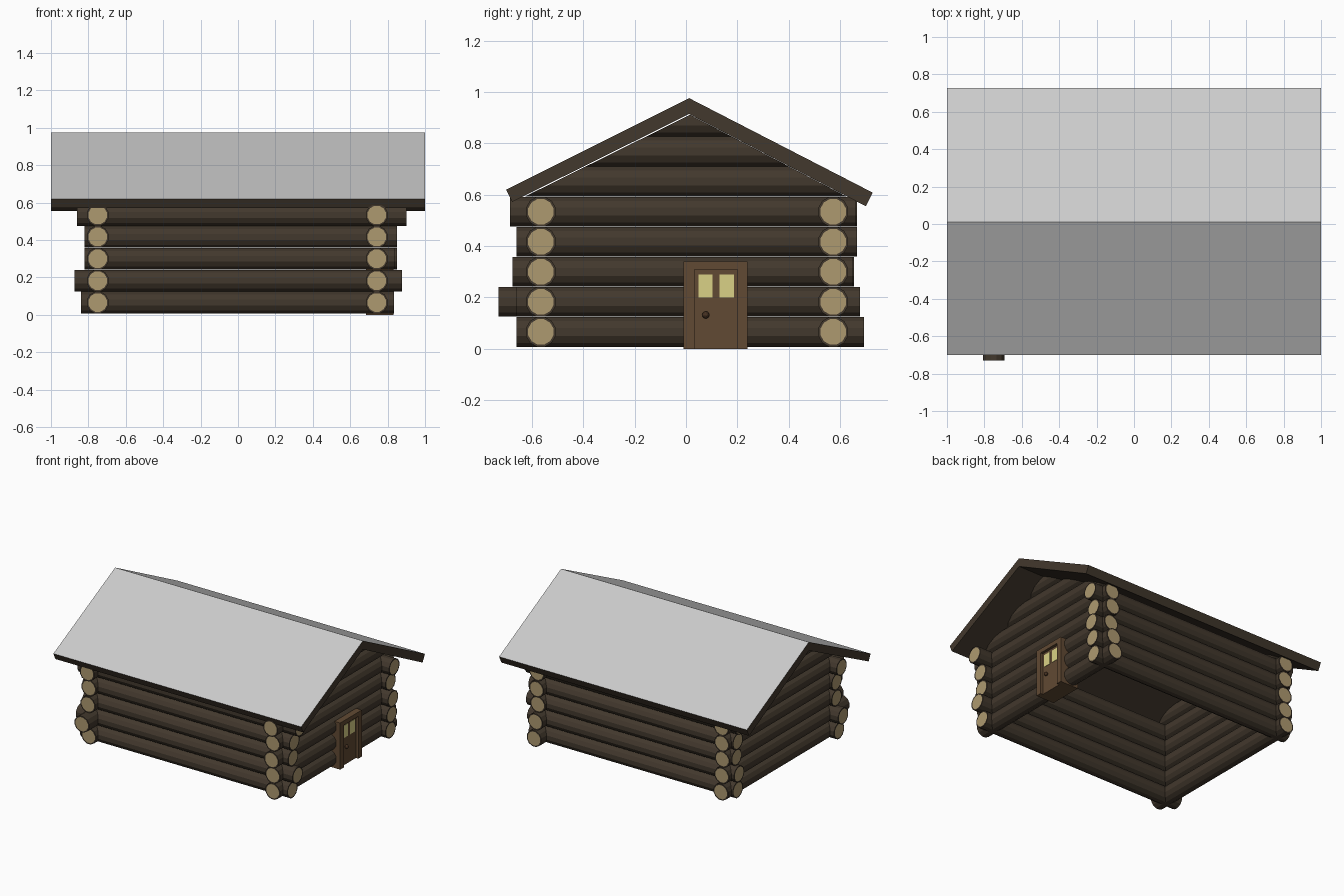
import bpy, bmesh, math
from mathutils import Matrix, Vector

if "Cube" in bpy.data.objects:
    bpy.data.objects.remove(bpy.data.objects["Cube"])

def material(name, r, g, b):
    m = bpy.data.materials.new(name)
    m.diffuse_color = (r, g, b, 1)
    m.use_nodes = True
    m.node_tree.nodes["Principled BSDF"].inputs["Base Color"].default_value = m.diffuse_color
    return m

BARK = material("bark", 0.055, 0.04, 0.026)
CUT = material("cut_wood", 0.42, 0.32, 0.16)
ROOF = material("roof_grey", 0.6, 0.6, 0.6)
DOOR = material("door_wood", 0.12, 0.068, 0.033)
KNOB = material("knob_brown", 0.06, 0.03, 0.015)
GLASS = material("window_glow", 0.7, 0.64, 0.24)

def finish(name, bm, *mats):
    bmesh.ops.recalc_face_normals(bm, faces=bm.faces)
    me = bpy.data.meshes.new(name)
    bm.to_mesh(me)
    bm.free()
    for m in mats:
        me.materials.append(m)
    ob = bpy.data.objects.new(name, me)
    bpy.context.collection.objects.link(ob)
    return ob

R, PITCH, Z0 = 0.06, 0.117, 0.066

def log_mesh(axis, a, b, side, z):
    """Twelve-sided log from a to b along axis, with pale inset end caps."""
    bm = bmesh.new()
    bmesh.ops.create_cone(bm, cap_ends=True, segments=12, radius1=R, radius2=R, depth=b - a,
                          matrix=Matrix.Rotation(math.radians(15), 4, 'Z'))
    caps = [f for f in bm.faces if len(f.verts) == 12]
    bmesh.ops.inset_individual(bm, faces=caps, thickness=0.009)
    for f in caps:
        f.material_index = 1
    mid = (a + b) / 2
    if axis == 'x':
        m = Matrix.Translation((mid, side, z)) @ Matrix.Rotation(math.pi / 2, 4, 'Y')
    else:
        m = Matrix.Translation((side, mid, z)) @ Matrix.Rotation(math.pi / 2, 4, 'X')
    bm.transform(m)
    return bm

def box(name, x0, x1, y0, y1, z0, z1, mat):
    bm = bmesh.new()
    bmesh.ops.create_cube(bm, size=1)
    bm.transform(Matrix.Translation(((x0 + x1) / 2, (y0 + y1) / 2, (z0 + z1) / 2))
                 @ Matrix.Diagonal((x1 - x0, y1 - y0, z1 - z0, 1)))
    return finish(name, bm, mat)

def extrude_yz(name, pts, x0, x1, *mats):
    bm = bmesh.new()
    face = bm.faces.new([bm.verts.new((x0, y, z)) for y, z in pts])
    geo = bmesh.ops.extrude_face_region(bm, geom=[face])["geom"]
    bmesh.ops.translate(bm, verts=[v for v in geo if isinstance(v, bmesh.types.BMVert)],
                        vec=(x1 - x0, 0, 0))
    return finish(name, bm, *mats)

# Wall logs: each row has its own overhang
walls = {
    "front_log": ('x', -0.565, [(-.84, .835), (-.873, .877), (-.82, .84), (-.82, .85), (-.86, .9)]),
    "back_log": ('x', 0.573, [(-.82, .83), (-.83, .84), (-.81, .85), (-.82, .83), (-.84, .86)]),
    "left_log": ('y', -0.75, [(-.65, .67), (-.73, .66), (-.66, .654), (-.65, .66), (-.67, .665)]),
    "right_log": ('y', 0.742, [(-.66, .692), (-.66, .677), (-.675, .65), (-.66, .665), (-.685, .66)]),
}
for name, (axis, side, spans) in walls.items():
    for i, (a, b) in enumerate(spans):
        finish(f"{name}_{i + 1}", log_mesh(axis, a, b, side, Z0 + i * PITCH), BARK, CUT)

# Gable logs, trimmed to the roof slopes
for name, side in (("left_gable_log", -0.75), ("right_gable_log", 0.742)):
    for i in range(3):
        bm = log_mesh('y', -0.66, 0.66, side, Z0 + (5 + i) * PITCH)
        for top, normal in ((0.908, (0, -0.495, 1)), (0.914, (0, 0.522, 1))):
            bmesh.ops.bisect_plane(bm, geom=bm.verts[:] + bm.edges[:] + bm.faces[:],
                                   plane_co=(0, 0.01, top), plane_no=Vector(normal).normalized(),
                                   clear_outer=True)
            bmesh.ops.holes_fill(bm, edges=bm.edges[:], sides=0)
        for f in bm.faces:
            f.material_index = 0
        finish(f"{name}_{i + 1}", bm, BARK)

# Roof: folded slab, grey on the upper slopes
roof = extrude_yz("roof", [(-0.70, 0.62), (0.012, 0.976), (0.727, 0.608), (0.70, 0.555),
                           (0.012, 0.914), (-0.677, 0.572)], -1, 1, BARK, ROOF)
for p in roof.data.polygons:
    p.material_index = 1 if p.normal.z > 0.7 else 0

# Door in the right wall: frame, recessed panel, panes and knob
extrude_yz("door_frame", [(-0.01, 0), (-0.01, 0.34), (0.24, 0.34), (0.24, 0),
                          (0.2, 0), (0.2, 0.308), (0.033, 0.308), (0.033, 0)], 0.685, 0.832, DOOR)
box("door_panel", 0.685, 0.812, 0.033, 0.2, 0.0, 0.308, DOOR)
for i, y in enumerate((0.048, 0.13)):
    box(f"door_window_{i + 1}", 0.80, 0.815, y, y + 0.056, 0.2, 0.29, GLASS)
bm = bmesh.new()
bmesh.ops.create_uvsphere(bm, u_segments=10, v_segments=6, radius=0.014,
                          matrix=Matrix.Translation((0.824, 0.077, 0.132)))
finish("door_knob", bm, KNOB)
